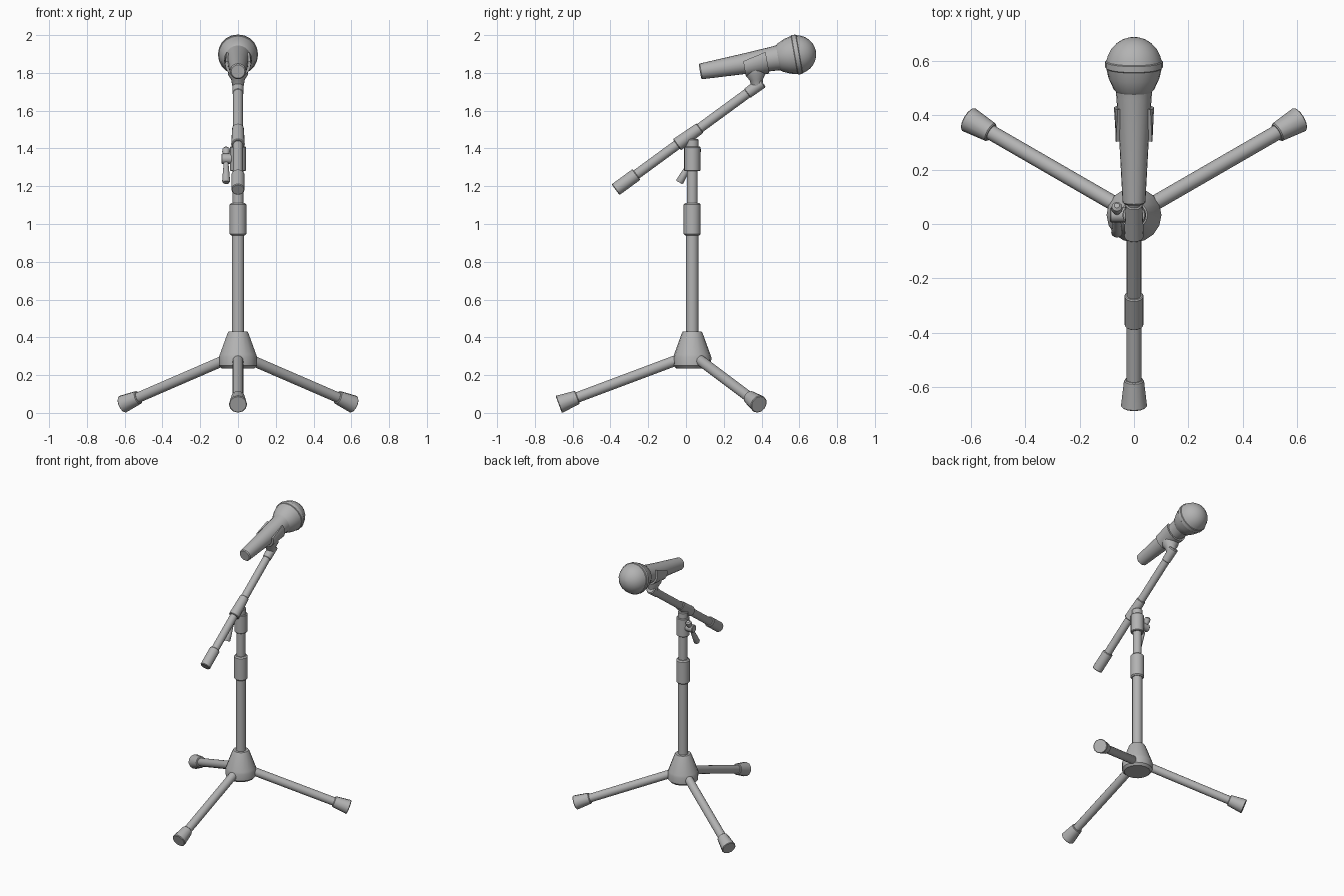
import bpy, bmesh, math
from mathutils import Vector

if "Cube" in bpy.data.objects:
    bpy.data.objects.remove(bpy.data.objects["Cube"])

AXIS_Y = 0.033  # column position
grey = bpy.data.materials.new("mid grey")
grey.diffuse_color = (0.45, 0.45, 0.45, 1)
grey.use_nodes = True
grey.node_tree.nodes["Principled BSDF"].inputs["Base Color"].default_value = grey.diffuse_color


def finish(name, bm):
    bmesh.ops.recalc_face_normals(bm, faces=bm.faces[:])
    mesh = bpy.data.meshes.new(name)
    bm.to_mesh(mesh)
    bm.free()
    mesh.materials.append(grey)
    mesh.shade_smooth()
    mesh.set_sharp_from_angle(angle=math.radians(35))
    obj = bpy.data.objects.new(name, mesh)
    bpy.context.collection.objects.link(obj)
    return obj


def frame(p0, p1):
    d = (Vector(p1) - Vector(p0)).normalized()
    u = d.cross(Vector((0, 0, 1)))
    u = u.normalized() if u.length > 0.01 else Vector((1, 0, 0))
    return d, u, d.cross(u)


def lathe(name, p0, p1, profile, sides=16):
    """Turn (distance, radius) pairs about the line from p0 towards p1."""
    d, u, v = frame(p0, p1)
    bm = bmesh.new()
    rings = []
    for t, r in profile:
        c = Vector(p0) + d * t
        rings.append([bm.verts.new(c + r * (u * math.cos(a) + v * math.sin(a)))
                      for a in (2 * math.pi * i / sides for i in range(sides))])
    for a, b in zip(rings, rings[1:]):
        for i in range(sides):
            j = (i + 1) % sides
            bm.faces.new((a[i], a[j], b[j], b[i]))
    bm.faces.new(rings[0])
    bm.faces.new(rings[-1])
    return finish(name, bm)


def rod(name, p0, p1, r0, r1=None, sides=16, bevel=0.004):
    r1 = r0 if r1 is None else r1
    n = (Vector(p1) - Vector(p0)).length
    return lathe(name, p0, p1, [(0, r0 - bevel), (bevel, r0), (n - bevel, r1), (n, r1 - bevel)], sides)


def column(name, z0, z1, r, **kw):
    return rod(name, (0, AXIS_Y, z0), (0, AXIS_Y, z1), r, **kw)


# Tripod hub
lathe("tripod_hub", (0, AXIS_Y, 0.235), (0, AXIS_Y, 1),
      [(0, 0.085), (0.015, 0.1), (0.06, 0.101), (0.075, 0.096), (0.185, 0.056), (0.195, 0.05)], 16)

# Three legs with flared rubber feet
for i, name in enumerate(("front", "right", "left")):
    a = math.radians(-90 + 120 * i)

    def on_leg(reach):
        return (reach * math.cos(a), AXIS_Y + reach * math.sin(a), 0.31 - 0.375 * reach)
    rod(name + "_leg", on_leg(0.04), on_leg(0.64), 0.028)
    rod(name + "_foot", on_leg(0.607), on_leg(0.707), 0.037, 0.048, sides=12)

# Column
column("lower_pole", 0.40, 0.96, 0.033)
column("height_collar", 0.94, 1.11, 0.045, bevel=0.008)
column("upper_pole", 1.09, 1.30, 0.029)
column("column_head", 1.28, 1.41, 0.043)
column("boom_neck", 1.40, 1.45, 0.034)


# Boom parts lie along one sloping line
def on_boom(y):
    return (0, y, 1.18 + (y + 0.375) * 0.7315)


rod("boom_rod", on_boom(-0.30), on_boom(0.36), 0.026)
rod("boom_grip", on_boom(-0.373), on_boom(-0.262), 0.035)
rod("boom_clamp", on_boom(-0.048), on_boom(0.074), 0.036, 0.031)
rod("swivel_joint", on_boom(0.322), on_boom(0.405), 0.029, 0.031, bevel=0.006)

# Clamp handle on the left side
rod("handle_hub", (-0.03, AXIS_Y, 1.345), (-0.088, AXIS_Y, 1.345), 0.027)
lathe("clamp_handle", (-0.063, 0.068, 1.405), (-0.063, -0.035, 1.22),
      [(0, 0.01), (0.008, 0.019), (0.025, 0.021), (0.045, 0.014), (0.10, 0.013),
       (0.16, 0.018), (0.205, 0.021), (0.212, 0.017)], 12)

# Microphone
TAIL, HEAD = Vector((0, 0.074, 1.807)), Vector((0, 0.587, 1.897))
lathe("microphone_body", TAIL, HEAD,
      [(0, 0.036), (0.006, 0.042), (0.25, 0.055), (0.40, 0.065), (0.43, 0.068), (0.45, 0.072)], 20)
ball = [(-0.102, 0.066), (-0.092, 0.075), (-0.05, 0.094), (-0.014, 0.102),
        (-0.011, 0.106), (0.011, 0.106), (0.014, 0.102)]
ball += [(0.102 * math.sin(a), 0.102 * math.cos(a))
         for a in (math.radians(x) for x in (20, 35, 50, 65, 78, 88))]
lathe("microphone_grille", HEAD, HEAD + (HEAD - TAIL), ball, 20)

# Open clip wrapped under the microphone
d, u, v = frame(TAIL, HEAD)
bm = bmesh.new()
STEPS = 16
loops = []
for i in range(STEPS + 1):
    loop = []
    for t, r, rise in ((0.235, 0.052, 12), (0.235, 0.068, 12), (0.36, 0.074, 35), (0.36, 0.061, 35)):
        a = math.radians(-rise + (180 + 2 * rise) * i / STEPS)
        loop.append(bm.verts.new(TAIL + d * t + r * (u * math.cos(a) + v * math.sin(a))))
    loops.append(loop)
for a, b in zip(loops, loops[1:]):
    for k in range(4):
        bm.faces.new((a[k], a[(k + 1) % 4], b[(k + 1) % 4], b[k]))
bm.faces.new(loops[0])
bm.faces.new(loops[-1])
finish("microphone_clip", bm)

# Stem joining clip and swivel
lathe("clip_stem", (0, 0.378, 1.725), (0, 0.366, 1.82),
      [(0, 0.026), (0.015, 0.032), (0.04, 0.036), (0.065, 0.052), (0.09, 0.054)])
